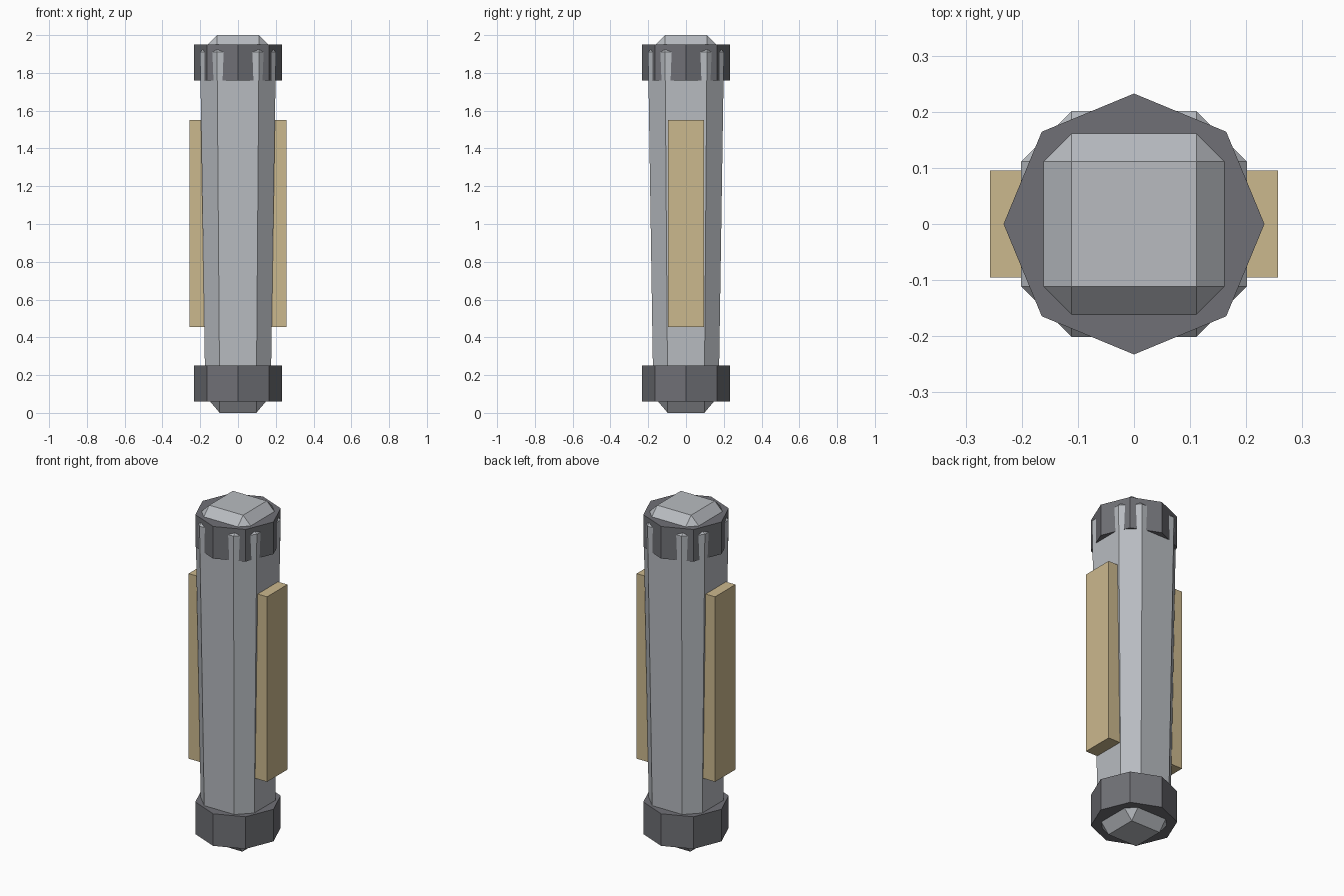
import bpy
import bmesh
from math import cos, sin, tau

default = bpy.data.objects.get("Cube")
if default:
    bpy.data.objects.remove(default, do_unlink=True)


def make_material(name, colour):
    mat = bpy.data.materials.new(name)
    mat.use_nodes = True
    mat.diffuse_color = (*colour, 1)
    mat.node_tree.nodes["Principled BSDF"].inputs["Base Color"].default_value = (*colour, 1)
    return mat


steel = make_material("light steel grey", (0.48, 0.50, 0.53))
iron = make_material("dark iron grey", (0.16, 0.163, 0.18))
tan = make_material("tan", (0.60, 0.48, 0.27))


def make_object(name, rings, material):
    """Skin a stack of equal-length rings and cap both ends."""
    bm = bmesh.new()
    loops = [[bm.verts.new(p) for p in ring] for ring in rings]
    for low, high in zip(loops, loops[1:]):
        for i in range(len(low)):
            j = (i + 1) % len(low)
            bm.faces.new((low[i], low[j], high[j], high[i]))
    bm.faces.new(loops[0][::-1])
    bm.faces.new(loops[-1])
    # collapse the doubled corners of square end caps
    bmesh.ops.remove_doubles(bm, verts=bm.verts, dist=0.0005)
    bmesh.ops.recalc_face_normals(bm, faces=bm.faces)
    mesh = bpy.data.meshes.new(name)
    bm.to_mesh(mesh)
    bm.free()
    mesh.materials.append(material)
    obj = bpy.data.objects.new(name, mesh)
    bpy.context.collection.objects.link(obj)
    return obj


def chamfered_square(outer, inner, z):
    quadrants = ((1, 1), (-1, 1), (-1, -1), (1, -1))
    ring = []
    for sx, sy in quadrants:
        pair = [(sx * outer, sy * inner, z), (sx * inner, sy * outer, z)]
        ring += pair if sx * sy > 0 else pair[::-1]
    return ring


def octagon(radius, z):
    return [(radius * cos(tau * i / 8), radius * sin(tau * i / 8), z) for i in range(8)]


def rectangle(x0, x1, y, z):
    return [(x0, -y, z), (x1, -y, z), (x1, y, z), (x0, y, z)]


# Tapered shaft with chamfered edges and ends
make_object("shaft", [
    chamfered_square(0.097, 0.097, 0),
    chamfered_square(0.173, 0.097, 0.09),
    chamfered_square(0.201, 0.111, 1.91),
    chamfered_square(0.111, 0.111, 2),
], steel)

# Octagonal collars near both ends
for name, bottom in (("lower_collar", 0.06), ("upper_collar", 1.76)):
    make_object(name, [octagon(0.2325, bottom), octagon(0.2325, bottom + 0.19)], iron)

# Grip plates on both sides
for name, side in (("left_grip", 1), ("right_grip", -1)):
    make_object(name, [rectangle(side * 0.1, side * 0.257, 0.095, z) for z in (0.455, 1.55)], tan)
